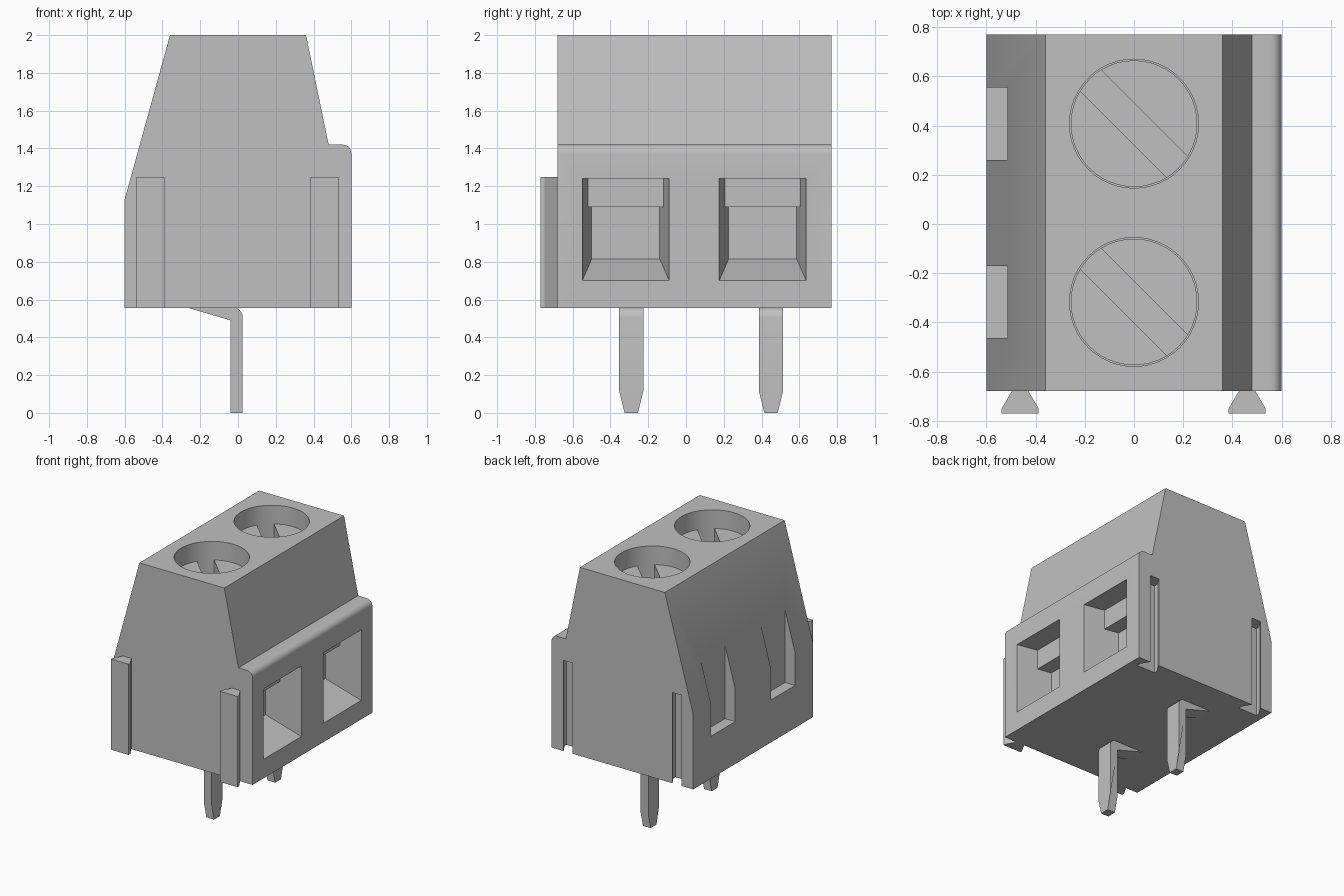
import bpy, bmesh, math
from mathutils import Vector, Matrix

cube = bpy.data.objects.get("Cube")
if cube:
    bpy.data.objects.remove(cube, do_unlink=True)

grey = bpy.data.materials.new("light grey")
grey.use_nodes = True
colour = (0.53, 0.53, 0.53, 1)
grey.diffuse_color = colour
grey.node_tree.nodes["Principled BSDF"].inputs["Base Color"].default_value = colour


def finish(name, bm):
    bmesh.ops.recalc_face_normals(bm, faces=bm.faces)
    mesh = bpy.data.meshes.new(name)
    bm.to_mesh(mesh)
    bm.free()
    mesh.materials.append(grey)
    obj = bpy.data.objects.new(name, mesh)
    bpy.context.collection.objects.link(obj)
    return obj


def prism(name, points, axis, lo, hi):
    """Extrude a closed 2D outline along y (outline in xz) or z (outline in xy)."""
    bm = bmesh.new()
    place = (lambda p: (p[0], lo, p[1])) if axis == "y" else (lambda p: (p[0], p[1], lo))
    face = bm.faces.new([bm.verts.new(place(p)) for p in points])
    new = bmesh.ops.extrude_face_region(bm, geom=[face])["geom"]
    shift = Vector((0, hi - lo, 0) if axis == "y" else (0, 0, hi - lo))
    bmesh.ops.translate(bm, vec=shift, verts=[v for v in new if isinstance(v, bmesh.types.BMVert)])
    return finish(name, bm)


def box(name, x, y, z):
    return prism(name, [(x[0], y[0]), (x[1], y[0]), (x[1], y[1]), (x[0], y[1])], "z", *z)


def disc(name, radius, y, z0, z1):
    ring = [(radius * math.cos(a), y + radius * math.sin(a))
            for a in (math.tau * i / 48 for i in range(48))]
    return prism(name, ring, "z", z0, z1)


def arc(cx, cz, r, steps=6):
    """Quarter round from the top to the +x side."""
    angles = [math.pi / 2 * (1 - i / steps) for i in range(steps + 1)]
    return [(cx + r * math.cos(a), cz + r * math.sin(a)) for a in angles]


def activate(obj):
    bpy.ops.object.select_all(action="DESELECT")
    obj.select_set(True)
    bpy.context.view_layer.objects.active = obj


def cut(obj, cutter):
    cutter.hide_render = True
    mod = obj.modifiers.new("cut", "BOOLEAN")
    mod.operation, mod.solver, mod.object = "DIFFERENCE", "EXACT", cutter
    activate(obj)
    bpy.ops.object.modifier_apply(modifier=mod.name)
    bpy.data.objects.remove(cutter, do_unlink=True)


def smooth(obj):
    activate(obj)
    bpy.ops.object.shade_smooth_by_angle(angle=math.radians(30))


def funnel(y):
    """Tapered wire entry, with a level ceiling."""
    bm = bmesh.new()
    for x, half, low in ((0.65, 0.23, 0.70), (0.60, 0.23, 0.70), (0.33, 0.18, 0.815)):
        for s in (-1, 1):
            for z in (low, 1.24):
                bm.verts.new((x, y + s * half, z))
    bmesh.ops.convex_hull(bm, input=bm.verts)
    return finish("entry_cutter", bm)


def dovetail(name, x, neck, wide, y0, y1, y2, z0, z1):
    half = [(neck, y0), (wide, y1), (wide, y2)]
    outline = [(x + w, y) for w, y in half] + [(x - w, y) for w, y in reversed(half)]
    return prism(name, outline, "z", z0, z1)


# Housing
BASE, FRONT, BACK = 0.555, -0.68, 0.77
outline = [(-0.6, BASE), (-0.6, 1.13), (-0.36, 2), (0.36, 2), (0.48, 1.42)]
outline += arc(0.555, 1.375, 0.045) + [(0.6, BASE)]
housing = prism("housing", outline, "y", FRONT, BACK)

for side, y, pin_y in (("front", -0.317, -0.29), ("back", 0.408, 0.45)):
    # Screw well, wire entry and rear notch
    cut(housing, disc("well_cutter", 0.262, y, 1.62, 2.1))
    cut(housing, funnel(y - 0.002))
    cut(housing, box("notch_cutter", (-0.8, -0.515), (y - 0.147, y + 0.147), (0.88, 1.6)))

    # Slotted screw
    screw = disc(side + "_screw", 0.257, y, 1.6, 1.86)
    slot = box("slot_cutter", (-0.4, 0.4), (-0.06, 0.06), (1.73, 2))
    slot.data.transform(Matrix.Translation((0, y, 0)) @ Matrix.Rotation(-math.pi / 4, 4, "Z"))
    cut(screw, slot)
    smooth(screw)

    # Clamp plate inside the entry
    box(side + "_clamp", (0.3, 0.44), (y - 0.205, y + 0.205), (1.09, 1.26))

    # Bent solder pin with a tapered tip
    pin_outline = [(-0.04, 0), (-0.04, 0.115), (-0.04, 0.49), (-0.26, BASE), (-0.26, 0.6), (-0.03, 0.56)]
    pin_outline += arc(-0.03, 0.505, 0.055) + [(0.025, 0.115), (0.025, 0)]
    pin = prism(side + "_pin", pin_outline, "y", -0.064, 0.064)
    for v in pin.data.vertices:
        if v.co.z < 0.01:
            v.co.y *= 0.55
        v.co.y += pin_y
    smooth(pin)

# Interlocking ribs in front, matching grooves behind
for side, x in (("left", 0.46), ("right", -0.463)):
    cut(housing, dovetail("groove_cutter", x, 0.038, 0.08, BACK + 0.001, BACK - 0.07, BACK - 0.095, 0.4, 1.25))
    dovetail(side + "_rib", x, 0.034, 0.075, FRONT, FRONT - 0.07, FRONT - 0.09, BASE, 1.25)
smooth(housing)
